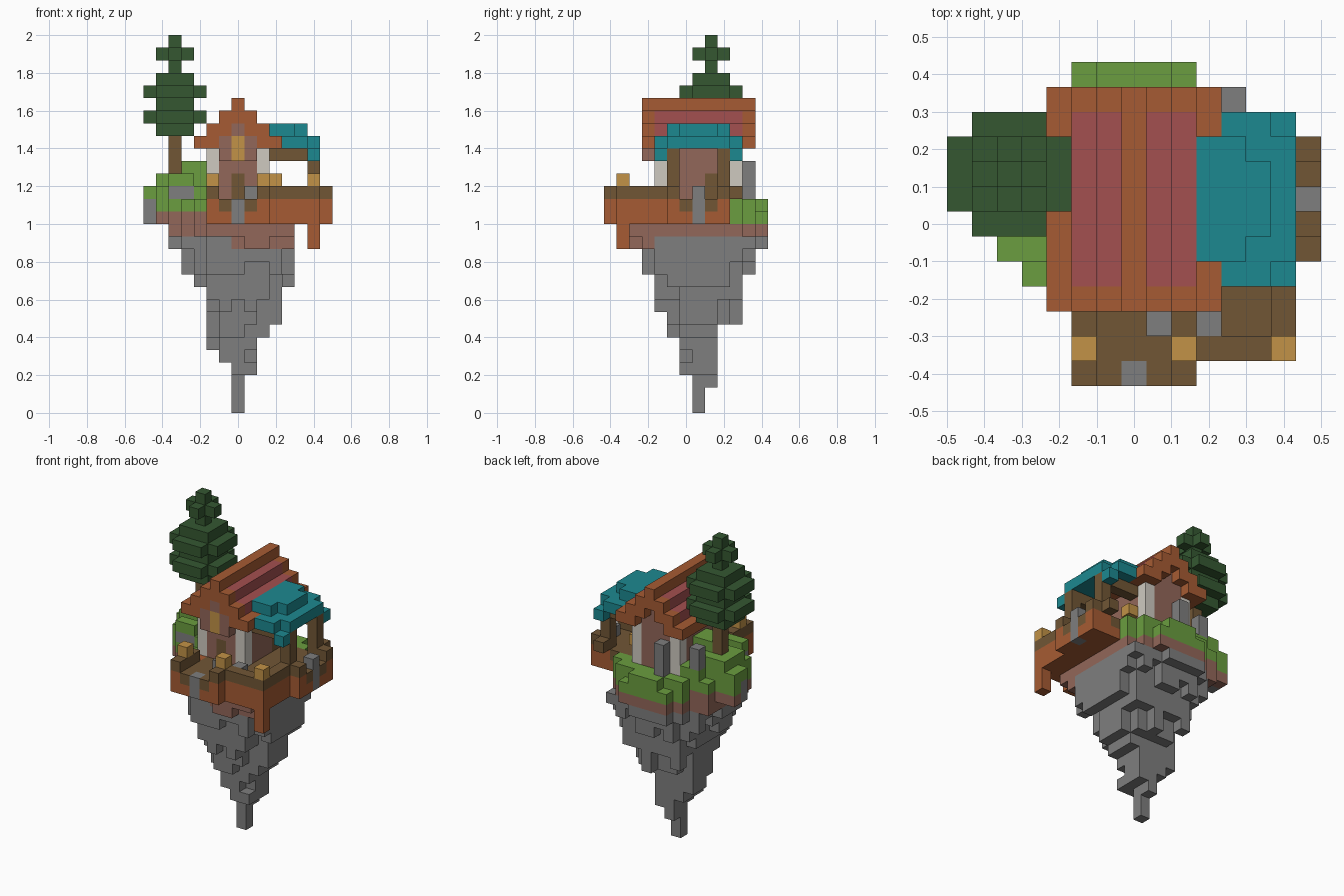
import bpy, bmesh, random
from math import hypot
from mathutils import Vector

cube = bpy.data.objects.get("Cube")
if cube:
    bpy.data.objects.remove(cube, do_unlink=True)

random.seed(4)
U = 2 / 30                                   # size of one block
COLOURS = {
    "stone_grey": (0.21, 0.21, 0.21), "soil_pink_brown": (0.29, 0.135, 0.1),
    "grass_green": (0.145, 0.34, 0.05), "leaf_dark_green": (0.035, 0.097, 0.031),
    "timber_orange": (0.38, 0.105, 0.033), "timber_brown": (0.165, 0.094, 0.036),
    "roof_red": (0.37, 0.08, 0.08), "awning_teal": (0.012, 0.25, 0.28),
    "plaster_white": (0.62, 0.59, 0.53), "lamp_yellow": (0.54, 0.29, 0.063),
}
MATS = {}
for name, rgb in COLOURS.items():
    m = bpy.data.materials.new(name)
    m.use_nodes = True
    m.diffuse_color = (*rgb, 1)
    bsdf = next(n for n in m.node_tree.nodes if n.type == "BSDF_PRINCIPLED")
    bsdf.inputs["Base Color"].default_value = (*rgb, 1)
    bsdf.inputs["Roughness"].default_value = 0.9
    MATS[name] = m

parts, used = [], set()


def box(x0, x1, y0, y1, z0, z1):
    """Blocks between grid lines."""
    return {(x, y, z) for x in range(x0, x1) for y in range(y0, y1) for z in range(z0, z1)}


def post(x, y, z0, z1):
    return box(x, x + 1, y, y + 1, z0, z1)


jitter = {(x, y): random.uniform(-0.7, 0.6) for x in range(15) for y in range(13)}


def ragged(x0, x1, y0, y1, z):
    """One layer of a ragged cone; its middle row and column reach the bounds."""
    def inside(x, y):
        middle = 2 * x + 1 - x0 - x1 in (0, 1) or 2 * y + 1 - y0 - y1 in (0, 1)
        return middle or hypot(x - 7, y - 7) <= 0.5 + 0.37 * z + jitter[x, y]
    return {c for c in box(x0, x1, y0, y1, z, z + 1) if inside(c[0], c[1])}


def island(z):
    """Full outline of the ground at one level."""
    return (box(5, 10, 12, 13, z, z + 1) | box(4, 11, 11, 12, z, z + 1)
            | box(2, 12, 10, 11, z, z + 1) | box(1, 12, 6, 10, z, z + 1)
            | box(2, 12, 5, 6, z, z + 1) | box(3, 12, 4, 5, z, z + 1)
            | box(4, 11, 3, 4, z, z + 1))


def part(name, mat, cells):
    """Claim free blocks for a part; earlier parts win."""
    cells = set(cells) - used
    used.update(cells)
    parts.append((name, mat, cells))


def mirror(cells):
    return cells | {(14 - x, y, z) for x, y, z in cells}


# Tree
leaves = set()
for z in (22, 24, 26):
    leaves |= box(1, 4, 7, 10, z, z + 1)
for z in (23, 25):
    leaves |= box(0, 5, 7, 10, z, z + 1) | box(1, 4, 6, 11, z, z + 1)
leaves |= box(1, 4, 8, 9, 28, 29) | box(2, 3, 7, 10, 28, 29) | post(2, 8, 27, 30)
part("tree_leaves", "leaf_dark_green", leaves)
part("tree_trunk", "timber_brown", post(2, 8, 17, 22))

# Awning beside the house, with drooping corners
awning = box(10, 12, 5, 10, 22, 23) | box(12, 13, 6, 9, 22, 23)
awning |= box(11, 13, 4, 11, 21, 22) | box(13, 14, 5, 10, 21, 22)
awning |= post(13, 4, 20, 21) | post(13, 10, 20, 21)
part("awning", "awning_teal", awning)
frame = set()
for y in (5, 9):
    frame |= post(13, y, 17, 21) | box(10, 13, y, y + 1, 20, 21)
part("awning_frame", "timber_brown", frame)

# Gabled roof in steps, with red panels between timber edges
panels = set()
edges = box(7, 8, 3, 12, 23, 25) | mirror(box(4, 5, 3, 12, 21, 22))
for x in (5, 6):
    panels |= mirror(box(x, x + 1, 4, 11, x + 17, x + 18))
    edges |= mirror(box(x, x + 1, 3, 12, x + 16, x + 18))
part("roof_panels", "roof_red", panels)
part("roof_edges", "timber_orange", edges)

# House
part("lantern", "lamp_yellow", post(7, 3, 20, 22) | post(10, 9, 18, 19))
part("door", "timber_brown", post(7, 4, 17, 19) | post(9, 8, 17, 19))
part("corner_pillars", "plaster_white",
     mirror(post(5, 4, 17, 21) | post(5, 10, 17, 21)))
part("house_walls", "soil_pink_brown",
     box(6, 9, 4, 11, 16, 23) | box(5, 10, 5, 10, 16, 21) | box(6, 9, 3, 4, 20, 23))

# Deck with open bays at the front and side
part("deck_stones", "stone_grey",
     post(7, 0, 15, 17) | post(14, 7, 15, 18) | post(8, 2, 17, 18) | post(10, 2, 17, 18))
part("lamp_posts", "lamp_yellow",
     post(5, 1, 18, 19) | post(9, 1, 18, 19) | post(13, 1, 18, 19))
rail = post(5, 0, 17, 18) | post(9, 0, 17, 18) | box(9, 14, 1, 2, 17, 18)
rail |= box(5, 6, 1, 3, 17, 18) | box(13, 14, 2, 5, 17, 18)
rail |= post(14, 5, 17, 18) | post(14, 9, 17, 18) | post(13, 10, 17, 18)
part("deck_rail", "timber_brown", rail)
part("deck_floor", "timber_brown",
     box(6, 9, 0, 4, 16, 17) | box(6, 13, 2, 4, 16, 17)
     | box(10, 13, 4, 10, 16, 17) | box(13, 15, 6, 9, 16, 17))
deck = box(5, 14, 1, 4, 15, 17) | box(10, 14, 4, 10, 15, 17)
deck |= box(5, 10, 0, 1, 15, 17) | box(14, 15, 5, 10, 15, 17)
part("deck_sides", "timber_orange", deck | post(13, 1, 13, 17))

# Garden stones and grassy mound
part("garden_stones", "stone_grey",
     post(6, 11, 17, 20) | post(3, 10, 18, 20) | box(2, 4, 5, 6, 17, 18)
     | post(0, 8, 15, 17))
mound = box(0, 1, 8, 10, 16, 18) | box(1, 4, 6, 10, 17, 18) | box(1, 4, 7, 10, 18, 19)
mound |= box(3, 5, 7, 9, 17, 20) | box(2, 4, 5, 6, 18, 19) | box(4, 5, 5, 11, 17, 18)
part("grass_mound", "grass_green", mound | post(3, 10, 17, 18))
lawn = island(16) | {c for c in island(15) if c[1] >= 10 and c[0] >= 4}
lawn |= post(4, 4, 15, 16)
part("lawn", "grass_green", lawn - post(5, 12, 16, 17) - post(9, 12, 16, 17))

# Soil layers
soil = island(15) | {c for c in island(14) if c[0] >= 2} | box(5, 12, 2, 4, 14, 15)
soil |= box(7, 12, 3, 4, 13, 14) | box(8, 10, 2, 3, 13, 14) | post(0, 9, 15, 16)
part("soil", "soil_pink_brown", soil)

# Hanging rock: bounds of each layer from the tip upward
LAYERS = [(7, 8, 7, 8), (7, 8, 7, 8), (7, 8, 7, 9), (7, 9, 6, 9), (6, 9, 6, 9),
          (5, 9, 6, 9), (5, 10, 5, 9), (5, 11, 5, 11), (5, 11, 4, 11), (5, 11, 4, 11),
          (4, 12, 4, 11), (3, 12, 3, 12), (3, 12, 3, 12), (2, 12, 3, 13)]
rock = set()
for z, bounds in enumerate(LAYERS):
    rock |= ragged(*bounds, z)
part("hanging_rock", "stone_grey", rock)


def face_corners(cell, axis, side):
    """Four corners of one block side, wound to face outward."""
    a, b = (axis + 1) % 3, (axis + 2) % 3
    ring = [(0, 0), (1, 0), (1, 1), (0, 1)]
    for i, j in (ring if side else ring[::-1]):
        p = list(cell)
        p[axis] += side
        p[a] += i
        p[b] += j
        yield tuple(p)


# Turn every part into a mesh of its exposed block sides
for name, mat, cells in parts:
    bm = bmesh.new()
    verts = {}
    for cell in sorted(cells):
        for axis in range(3):
            for side in (0, 1):
                near = list(cell)
                near[axis] += 2 * side - 1
                if tuple(near) in used:
                    continue
                corners = list(face_corners(cell, axis, side))
                for p in corners:
                    if p not in verts:
                        verts[p] = bm.verts.new(Vector((p[0] - 7.5, p[1] - 6.5, p[2])) * U)
                bm.faces.new([verts[p] for p in corners])
    mesh = bpy.data.meshes.new(name)
    bm.to_mesh(mesh)
    bm.free()
    mesh.materials.append(MATS[mat])
    bpy.context.collection.objects.link(bpy.data.objects.new(name, mesh))
